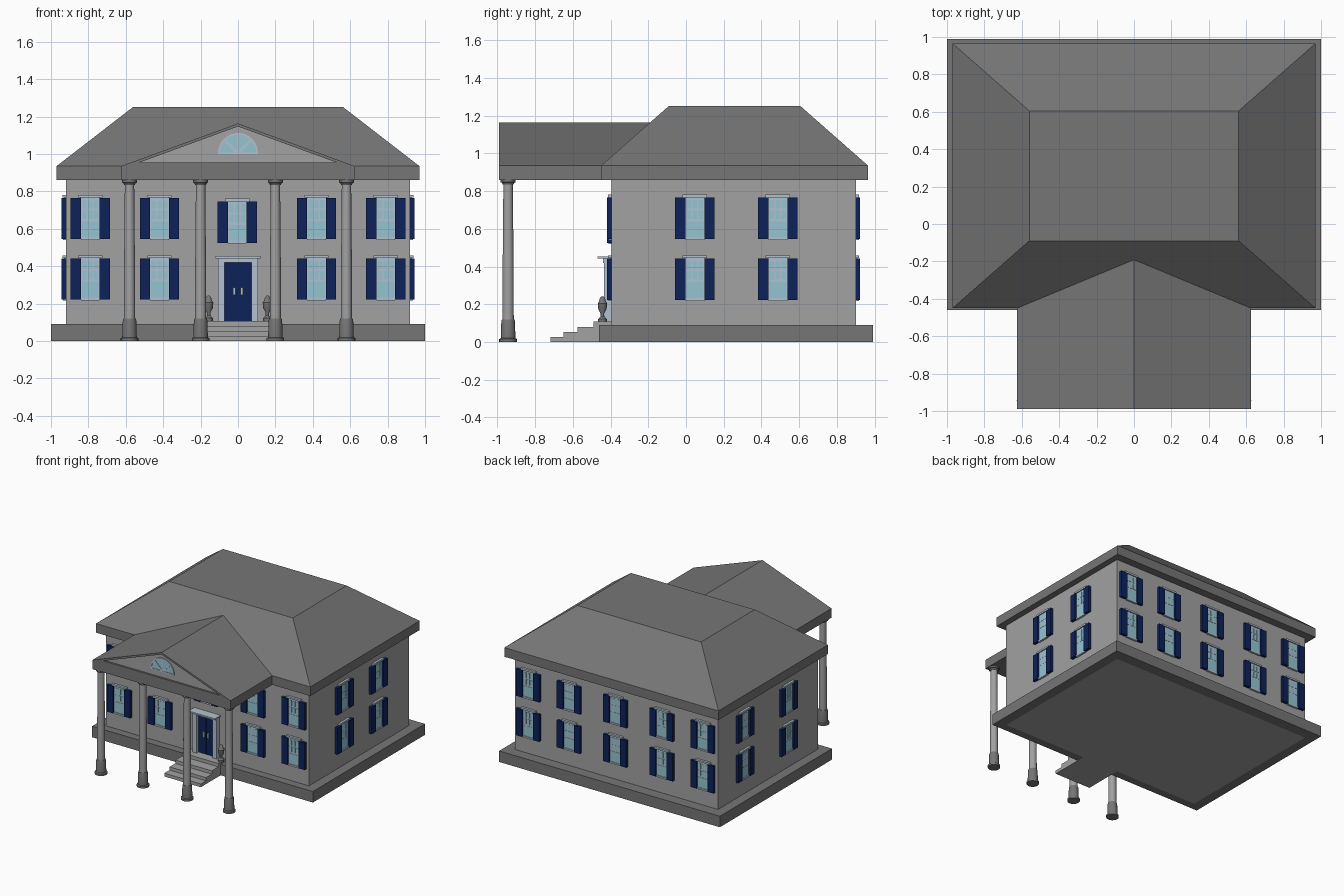
import bpy, bmesh, math

if "Cube" in bpy.data.objects:
    bpy.data.objects.remove(bpy.data.objects["Cube"])


def material(name, rgb):
    m = bpy.data.materials.new(name)
    m.diffuse_color = (*rgb, 1)
    m.use_nodes = True
    m.node_tree.nodes["Principled BSDF"].inputs["Base Color"].default_value = m.diffuse_color
    return m


WALL = material("pale grey", (0.36, 0.36, 0.36))
STONE = material("dark grey", (0.18, 0.18, 0.18))
TRIM = material("blue white", (0.45, 0.54, 0.63))
GLASS = material("glass blue", (0.30, 0.56, 0.64))
NAVY = material("navy", (0.004, 0.016, 0.10))


def add_mesh(name, bm, mats):
    bmesh.ops.recalc_face_normals(bm, faces=bm.faces)
    me = bpy.data.meshes.new(name)
    bm.to_mesh(me)
    bm.free()
    for m in mats:
        me.materials.append(m)
    return place(name, me)


def place(name, me, loc=(0, 0, 0), rot=0):
    ob = bpy.data.objects.new(name, me)
    ob.location = loc
    ob.rotation_euler.z = rot
    bpy.context.collection.objects.link(ob)
    return ob


def rings_solid(bm, rings, mat=0):
    """Skin equal-length rings of points and cap both ends."""
    vs = [[bm.verts.new(p) for p in r] for r in rings]
    n = len(vs[0])
    faces = [bm.faces.new(vs[0]), bm.faces.new(vs[-1])]
    for a, b in zip(vs, vs[1:]):
        faces += [bm.faces.new((a[i], a[(i + 1) % n], b[(i + 1) % n], b[i])) for i in range(n)]
    for f in faces:
        f.material_index = mat


def rect(x0, x1, y0, y1, z):
    return [(x0, y0, z), (x1, y0, z), (x1, y1, z), (x0, y1, z)]


def box(bm, x0, x1, y0, y1, z0, z1, mat=0):
    rings_solid(bm, [rect(x0, x1, y0, y1, z0), rect(x0, x1, y0, y1, z1)], mat)


def boxes(name, dims, mat):
    bm = bmesh.new()
    for d in dims:
        box(bm, *d)
    return add_mesh(name, bm, [mat])


def extrude(bm, outline, y0, y1, mat=0):
    """Extrude an (x, z) outline along y."""
    rings_solid(bm, [[(x, y, z) for x, z in outline] for y in (y0, y1)], mat)


def lathe(name, profile, mat, sides=20):
    bm = bmesh.new()
    rings_solid(bm, [[(r * math.cos(i * math.tau / sides), r * math.sin(i * math.tau / sides), z)
                      for i in range(sides)] for r, z in profile])
    ob = add_mesh(name, bm, [mat])
    bpy.context.view_layer.objects.active = ob
    ob.select_set(True)
    bpy.ops.object.shade_smooth_by_angle(angle=math.radians(35))
    ob.select_set(False)
    return ob


# Foundation ring (open at the steps) and house walls
boxes("foundation", [(-1, -0.92, -0.46, 0.99, 0, 0.09), (0.92, 1, -0.46, 0.99, 0, 0.09),
                     (-0.92, 0.92, 0.90, 0.99, 0, 0.09), (-0.92, -0.165, -0.46, -0.395, 0, 0.09),
                     (0.165, 0.92, -0.46, -0.395, 0, 0.09)], STONE)
boxes("walls", [(-0.92, 0.92, -0.395, 0.90, 0, 0.87)], WALL)

# Entrance steps
boxes("steps", [(-0.165, 0.165, y, y1, 0, z) for y, y1, z in
                ((-0.717, -0.65, 0.027), (-0.65, -0.575, 0.053), (-0.575, -0.49, 0.08),
                 (-0.49, -0.395, 0.108))], WALL)

# Main hipped roof with flat top
bm = bmesh.new()
rings_solid(bm, [rect(-0.97, 0.97, -0.45, 0.965, 0.86), rect(-0.97, 0.97, -0.45, 0.965, 0.935),
                 rect(-0.56, 0.56, -0.09, 0.605, 1.252)])
add_mesh("main_roof", bm, [STONE])

# Portico gable roof with recessed pediment
bm = bmesh.new()
E, A = 0.625, (0, 1.163)
extrude(bm, [(-E, 0.86), (E, 0.86), (E, 0.935), A, (-E, 0.935)], -0.97, -0.44)
extrude(bm, [(-E, 0.935), (E, 0.935), A], -0.44, -0.19)
extrude(bm, [(-E, 0.86), (E, 0.86), (E, 0.935), (0.53, 0.953), (-0.53, 0.953), (-E, 0.935)], -0.99, -0.97)
for s in (-1, 1):
    extrude(bm, [(s * E, 0.935), A, (0, 1.147), (s * 0.53, 0.953)], -0.99, -0.97)
add_mesh("portico_roof", bm, [STONE])
bm = bmesh.new()
extrude(bm, [(-0.53, 0.953), (0.53, 0.953), (0, 1.147)], -0.974, -0.97)
add_mesh("pediment_panel", bm, [WALL])

# Half-round fan window in the pediment
bm = bmesh.new()
arc = [(math.cos(i * math.pi / 16), math.sin(i * math.pi / 16)) for i in range(17)]
CZ = 1.005
extrude(bm, [(0.1 * c, CZ + 0.1 * s) for c, s in arc], -0.978, -0.974, 0)
for (c, s), (d, t) in zip(arc, arc[1:]):
    extrude(bm, [(r * a, CZ + r * b) for r, a, b in
                 ((0.098, c, s), (0.107, c, s), (0.107, d, t), (0.098, d, t))], -0.982, -0.974, 1)
for a in (45, 90, 135):
    c, s = math.cos(math.radians(a)), math.sin(math.radians(a))
    w = 0.006
    extrude(bm, [(-s * w, CZ + c * w), (s * w, CZ - c * w), (0.1 * c + s * w, CZ + 0.1 * s - c * w),
                 (0.1 * c - s * w, CZ + 0.1 * s + c * w)], -0.981, -0.974, 1)
box(bm, -0.107, 0.107, -0.982, -0.974, CZ - 0.006, CZ + 0.003, 1)
add_mesh("fan_window", bm, [GLASS, TRIM])

# Portico columns: pedestal, shaft and capital
parts = [lathe("column_base", [(0.047, 0), (0.047, 0.015), (0.039, 0.02), (0.036, 0.11), (0.033, 0.12)], STONE),
         lathe("column_shaft", [(0.030, 0.11), (0.029, 0.4), (0.025, 0.845)], WALL),
         lathe("column_capital", [(0.029, 0.835), (0.034, 0.845), (0.040, 0.847), (0.040, 0.862)], STONE)]
for part in parts:
    part.location = (-0.58, -0.943, 0)
    for x in (-0.2, 0.2, 0.58):
        place(part.name, part.data, (x, -0.943, 0))

# Urns beside the door
urn = lathe("urn", [(0.023, 0.108), (0.023, 0.122), (0.010, 0.135), (0.009, 0.15), (0.022, 0.175),
                    (0.025, 0.205), (0.018, 0.215), (0.013, 0.235), (0.005, 0.242)], STONE, 16)
urn.location = (-0.157, -0.443, 0)
place("urn", urn.data, (0.157, -0.443, 0))

# Front door with surround, cornice and handles
boxes("door_surround", [(-0.108, -0.072, -0.435, -0.39, 0.108, 0.42), (0.072, 0.108, -0.435, -0.39, 0.108, 0.42),
                        (-0.108, 0.108, -0.44, -0.39, 0.42, 0.442),
                        (-0.12, 0.12, -0.47, -0.39, 0.442, 0.454)], TRIM)
boxes("door", [(-0.072, -0.001, -0.41, -0.39, 0.108, 0.42), (0.001, 0.072, -0.41, -0.39, 0.108, 0.42)], NAVY)
boxes("door_handles", [(s - 0.006, s + 0.006, -0.42, -0.41, 0.245, 0.287) for s in (-0.02, 0.02)], TRIM)

# Sash window with shutters, origin on the wall at its lower edge, facing -y
bm = bmesh.new()
box(bm, -0.052, 0.052, -0.009, 0.002, 0, 0.225, 0)
box(bm, -0.065, 0.065, -0.018, 0.002, 0.222, 0.236, 0)
box(bm, -0.05, 0.05, -0.016, 0.002, -0.005, 0.008, 0)
box(bm, -0.045, 0.045, -0.011, -0.008, 0.011, 0.095, 1)
for x in (-0.031, 0, 0.031):
    for z in (0.108, 0.163):
        box(bm, x - 0.0115, x + 0.0115, -0.011, -0.008, z, z + 0.044, 1)
for s in (-1, 1):
    box(bm, *sorted((s * 0.05, s * 0.105)), -0.023, 0.002, 0, 0.22, 2)
first = add_mesh("window", bm, [TRIM, GLASS, NAVY])
window = first.data
bpy.data.objects.remove(first)

LOW, HIGH = 0.222, 0.545
for x in (-0.79, -0.42, 0, 0.42, 0.79):
    for z in (LOW, HIGH):
        place("back_window", window, (x, 0.90, z), math.pi)
        if x:
            place("front_window", window, (x, -0.395, z))
place("front_window_centre", window, (-0.004, -0.395, 0.525))
for z in (LOW, HIGH):
    for y in (0.047, 0.487):
        place("right_window", window, (0.92, y, z), math.pi / 2)
    for y in (0.0, 0.565):
        place("left_window", window, (-0.92, y, z), -math.pi / 2)
